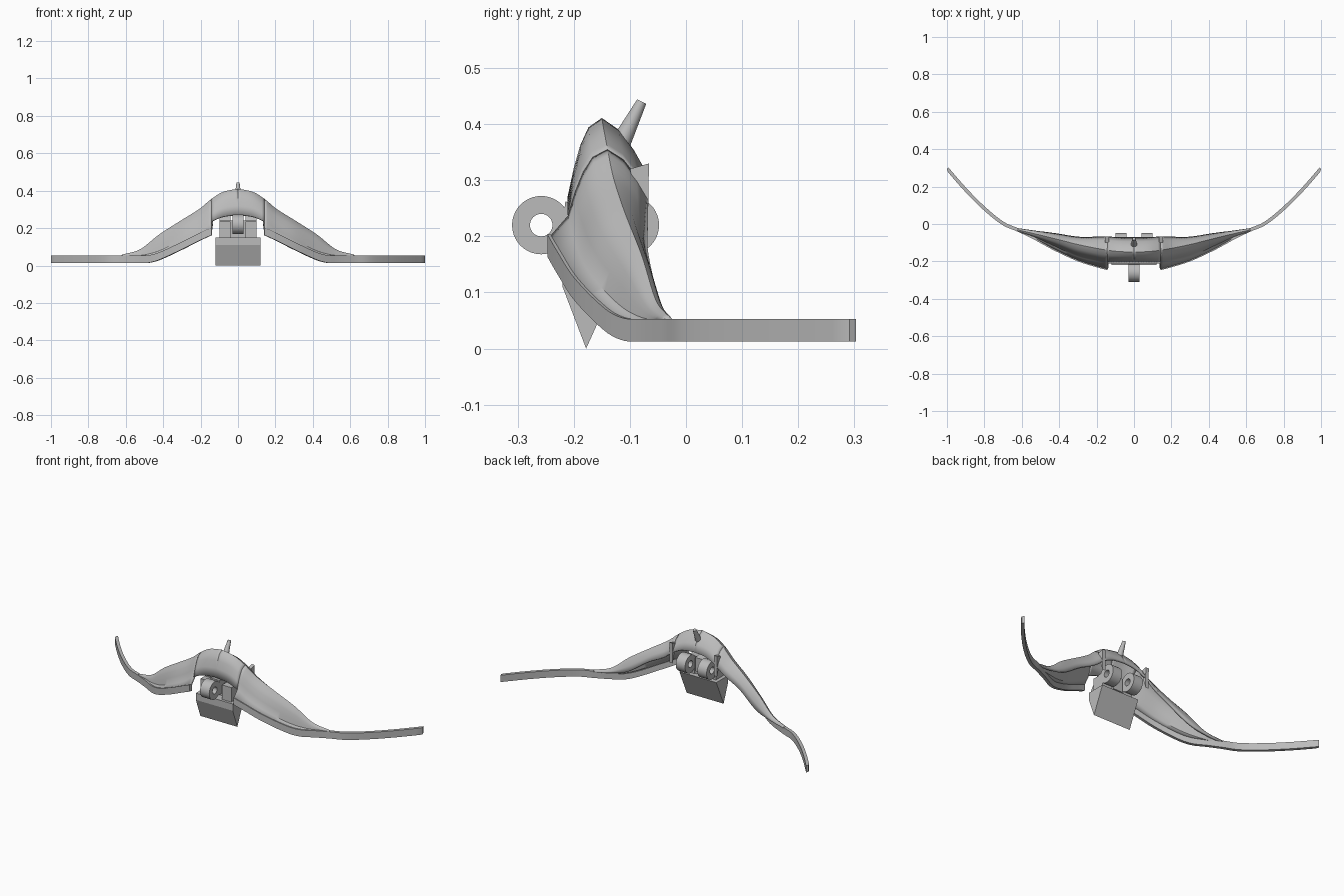
import bpy, bmesh, math
from mathutils import Vector

if "Cube" in bpy.data.objects:
    bpy.data.objects.remove(bpy.data.objects["Cube"], do_unlink=True)

grey = bpy.data.materials.new("mid grey")
grey.use_nodes = True
grey.diffuse_color = (0.5, 0.5, 0.5, 1)
grey.node_tree.nodes["Principled BSDF"].inputs["Base Color"].default_value = (0.5, 0.5, 0.5, 1)


def make(name, bm, mirror=False, thickness=0, smooth=True):
    bmesh.ops.recalc_face_normals(bm, faces=bm.faces)
    mesh = bpy.data.meshes.new(name)
    bm.to_mesh(mesh)
    bm.free()
    obj = bpy.data.objects.new(name, mesh)
    bpy.context.collection.objects.link(obj)
    mesh.materials.append(grey)
    if smooth:
        bpy.ops.object.select_all(action='DESELECT')
        obj.select_set(True)
        bpy.context.view_layer.objects.active = obj
        bpy.ops.object.shade_smooth_by_angle(angle=math.radians(35))
    if thickness:
        mod = obj.modifiers.new("thickness", 'SOLIDIFY')
        mod.thickness, mod.offset = thickness, 0
    if mirror:
        obj.modifiers.new("mirror", 'MIRROR').use_clip = True
    return obj


def spline(table, x):
    """Smooth interpolation of table rows keyed by their first value."""
    def slope(i, k):
        a, b = table[max(i - 1, 0)], table[min(i + 1, len(table) - 1)]
        return (b[k] - a[k]) / (b[0] - a[0])
    i = max(j for j in range(len(table) - 1) if table[j][0] <= x + 1e-6)
    a, b = table[i], table[i + 1]
    h = b[0] - a[0]
    t = (x - a[0]) / h
    return [(1 + 2 * t) * (1 - t) ** 2 * a[k] + t * (1 - t) ** 2 * h * slope(i, k)
            + t * t * (3 - 2 * t) * b[k] + t * t * (t - 1) * h * slope(i + 1, k)
            for k in range(1, len(a))]


def loft(rings, closed=False):
    bm = bmesh.new()
    rows = [[bm.verts.new(p) for p in ring] for ring in rings]
    n = len(rows[0])
    for a, b in zip(rows, rows[1:]):
        for j in range(n if closed else n - 1):
            k = (j + 1) % n
            bm.faces.new((a[j], a[k], b[k], b[j]))
    if closed:
        bm.faces.new(rows[0])
        bm.faces.new(rows[-1])
    return bm


def span(a, b, n):
    return [a + (b - a) * i / n for i in range(n + 1)]


# Shell stations: x, foot y, foot z, ridge y, ridge z, back y, back z
wing = [(0.0, -.205, .27, -.15, .405, -.075, .31),
        (.08, -.205, .26, -.147, .387, -.075, .30),
        (.14, -.205, .235, -.14, .350, -.072, .27),
        (.20, -.195, .190, -.13, .300, -.073, .225),
        (.30, -.170, .135, -.11, .237, -.073, .17),
        (.42, -.115, .075, -.08, .160, -.055, .09),
        (.52, -.070, .050, -.055, .082, -.042, .06),
        (.62, -.034, .045, -.032, .052, -.028, .045)]
# Strap stations: x, centre y, bottom z
strap = [(.14, -.238, .163), (.20, -.222, .135), (.30, -.190, .085), (.42, -.135, .030),
         (.48, -.103, .014), (.54, -.070, .013), (.62, -.032, .013), (.70, .003, .013),
         (.80, .083, .013), (.90, .183, .013), (1.0, .297, .013)]


def section(x, lip):
    fy, fz, ry, rz, by, bz = spline(wing, x)
    front, back = (fy - ry, fz - rz), (by - ry, bz - rz)
    pts = [(fy, fz)]
    # Rounded crest between the front wall and the back slope
    for u, v in ((.75, 0), (.5, 0), (.25, 0), (0, 0), (0, .3), (0, .65), (0, 1)):
        if v == 0:
            pts.append((ry + front[0] * u ** .75, rz + front[1] * u ** 1.6))
        else:
            pts.append((ry + back[0] * v ** .85, rz + back[1] * v ** 1.3))
    if lip:
        sy, sz = spline(strap, x)
        pts.insert(0, (sy, sz + .034))
    return [(x, y, z) for y, z in pts]


make("bridge_shell", loft([section(x, False) for x in span(0, .14, 10)]),
     mirror=True, thickness=.012)
make("wing_shells", loft([section(x, True) for x in span(.14, .62, 36)]),
     mirror=True, thickness=.012)

# Long curved band running along the wing foot and out to the tips
rings = []
for x in span(.14, 1.0, 60):
    y, z = spline(strap, x)
    x0, x1 = max(x - .01, .14), min(x + .01, 1)
    tangent = Vector((x1 - x0, spline(strap, x1)[0] - spline(strap, x0)[0]))
    n = Vector((-tangent.y, tangent.x)).normalized() * .009
    rings.append([(min(x + s * n.x, 1), y + s * n.y, z + h)
                  for s, h in ((-1, 0), (1, 0), (1, .04), (-1, .04))])
make("side_bands", loft(rings, closed=True), mirror=True)


def prism(name, profile, x0, x1, mirror=False):
    make(name, loft([[(x, y, z) for y, z in profile] for x in (x0, x1)], closed=True),
         mirror=mirror, smooth=False)


def hinge_ring(name, y, z, x0, x1, mirror=False):
    outline = [(x0, .020), (x0, .052), (x1, .052), (x1, .020)]
    steps = 40
    bm = bmesh.new()
    rows = [[bm.verts.new((x, y + r * math.cos(a), z + r * math.sin(a))) for x, r in outline]
            for a in (math.tau * i / steps for i in range(steps))]
    for i in range(steps):
        a, b = rows[i], rows[(i + 1) % steps]
        for j in range(4):
            bm.faces.new((a[j], a[j - 1], b[j - 1], b[j]))
    make(name, bm, mirror=mirror)


def box_profile(y0, y1, z0, z1):
    return [(y0, z0), (y1, z0), (y1, z1), (y0, z1)]


# Wedge block with hinge rings and their arms
prism("wedge_block", [(-.178, 0), (-.11, .15), (-.22, .15), (-.22, .11)], -.12, .12)
hinge_ring("front_ring", -.258, .22, -.03, .03)
hinge_ring("rear_rings", -.10, .22, .04, .10, mirror=True)
prism("front_arm", [(-.225, .18), (-.13, .17), (-.13, .25), (-.215, .262)], -.03, .03)
prism("rear_arms", box_profile(-.205, -.135, .145, .235), .04, .10, mirror=True)
prism("hinge_bar", box_profile(-.165, -.14, .15, .24), -.10, .10)

# Small flanges on the back edge beside the hinge
prism("back_flanges", [(-.068, .21), (-.066, .33), (-.10, .32), (-.085, .26)],
      .135, .155, mirror=True)

# Tapered peg on the crest
start, end = Vector((0, -.122, .355)), Vector((0, -.079, .440))
bm = bmesh.new()
bmesh.ops.create_cone(bm, cap_ends=True, segments=24, radius1=.019, radius2=.009,
                      depth=(end - start).length)
turn = (end - start).to_track_quat('Z', 'Y').to_matrix().to_4x4()
turn.translation = (start + end) / 2
bmesh.ops.transform(bm, matrix=turn, verts=bm.verts)
make("crest_peg", bm)
